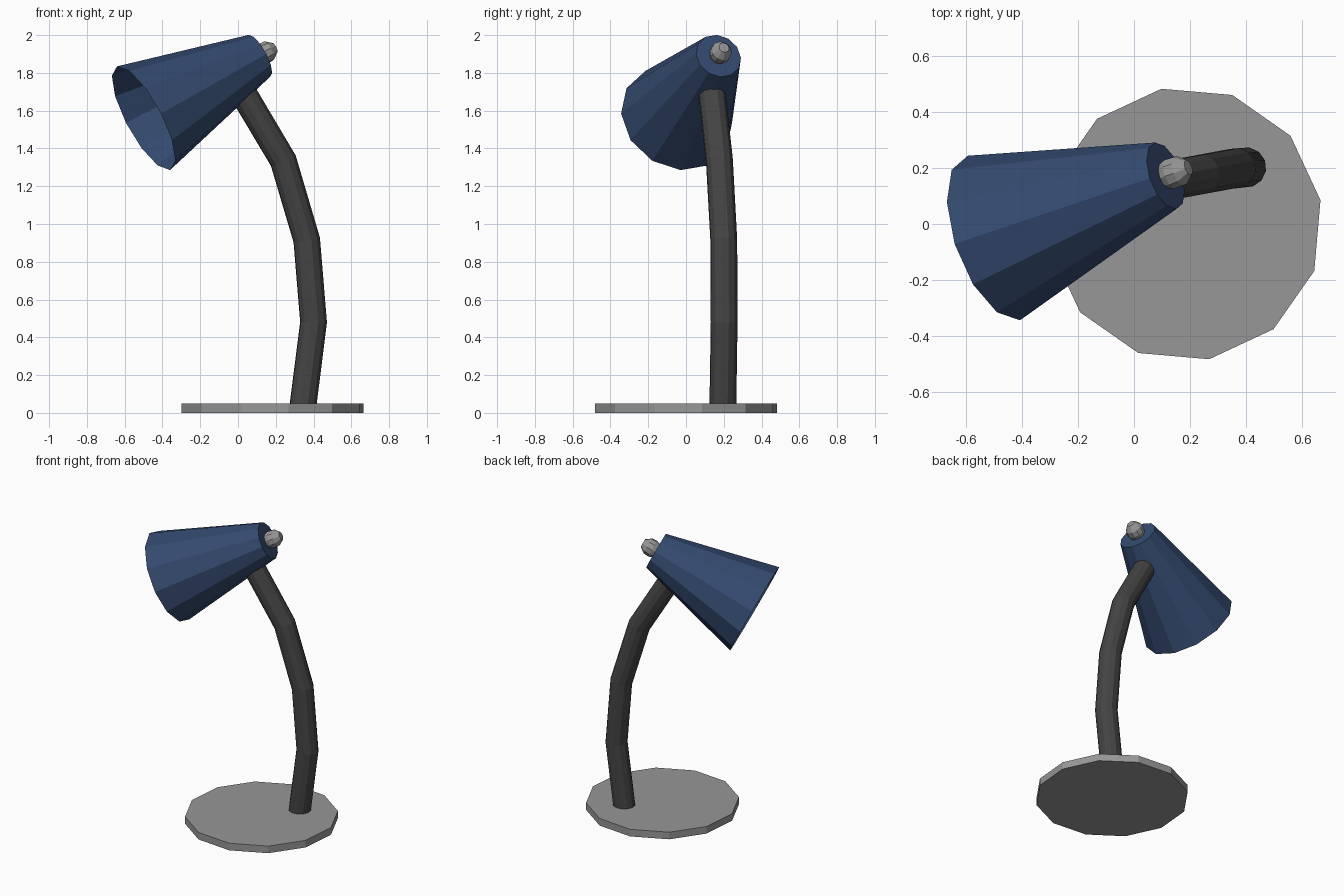
import bpy, bmesh, math
from mathutils import Vector

if "Cube" in bpy.data.objects:
    bpy.data.objects.remove(bpy.data.objects["Cube"])


def material(name, rgb):
    m = bpy.data.materials.new(name)
    m.diffuse_color = (*rgb, 1)
    m.use_nodes = True
    m.node_tree.nodes["Principled BSDF"].inputs["Base Color"].default_value = m.diffuse_color
    return m


grey = material("light grey", (0.31, 0.31, 0.31))
dark = material("dark grey", (0.058, 0.058, 0.058))
blue = material("navy blue", (0.034, 0.068, 0.16))


def loft(name, path, radii, sides, ref, mat, cap_start=True, cap_end=True):
    """Sweep a polygon along a path; first corner points towards ref."""
    path = [Vector(p) for p in path]
    bm = bmesh.new()
    rings = []
    for i, (p, r) in enumerate(zip(path, radii)):
        t = Vector()
        if i > 0:
            t += (p - path[i - 1]).normalized()
        if i < len(path) - 1:
            t += (path[i + 1] - p).normalized()
        t.normalize()
        u = Vector(ref)
        u = (u - t * u.dot(t)).normalized()
        v = t.cross(u)
        rings.append([bm.verts.new(p + r * (u * math.cos(a) + v * math.sin(a)))
                      for a in (2 * math.pi * k / sides for k in range(sides))])
    for a, b in zip(rings, rings[1:]):
        for k in range(sides):
            n = (k + 1) % sides
            bm.faces.new((a[k], a[n], b[n], b[k]))
    if cap_start:
        bm.faces.new(rings[0][::-1])
    if cap_end:
        bm.faces.new(rings[-1])
    me = bpy.data.meshes.new(name)
    bm.to_mesh(me)
    bm.free()
    me.materials.append(mat)
    ob = bpy.data.objects.new(name, me)
    bpy.context.collection.objects.link(ob)
    return ob


# Base: twelve-sided disc, turned by ten degrees
turn = math.radians(10)
loft("base", [(0.183, 0, 0), (0.183, 0, 0.05)], [0.49, 0.49], 12,
     (math.cos(turn), math.sin(turn), 0), grey)

# Arm: bent tube rising into the shade
loft("arm", [(0.343, 0.195, 0.03), (0.40, 0.202, 0.48), (0.364, 0.20, 0.915),
             (0.24, 0.177, 1.335), (0.035, 0.139, 1.68)],
     [0.072] * 5, 12, (0.17, 0.985, 0), dark)

# Shade: open cone, closed at the narrow end
neck = Vector((0.113, 0.172, 1.89))
mouth = Vector((-0.50, -0.05, 1.56))
corner = (-0.167, 0.125, 0.22)
loft("shade", [neck, mouth], [0.125, 0.309], 12, corner, blue, cap_end=False)

# Knob: small faceted ball behind the shade
back = (neck - mouth).normalized()
loft("knob", [neck + back * t for t in (-0.01, 0.025, 0.06, 0.097)],
     [0.045, 0.058, 0.056, 0.028], 10, corner, grey)
